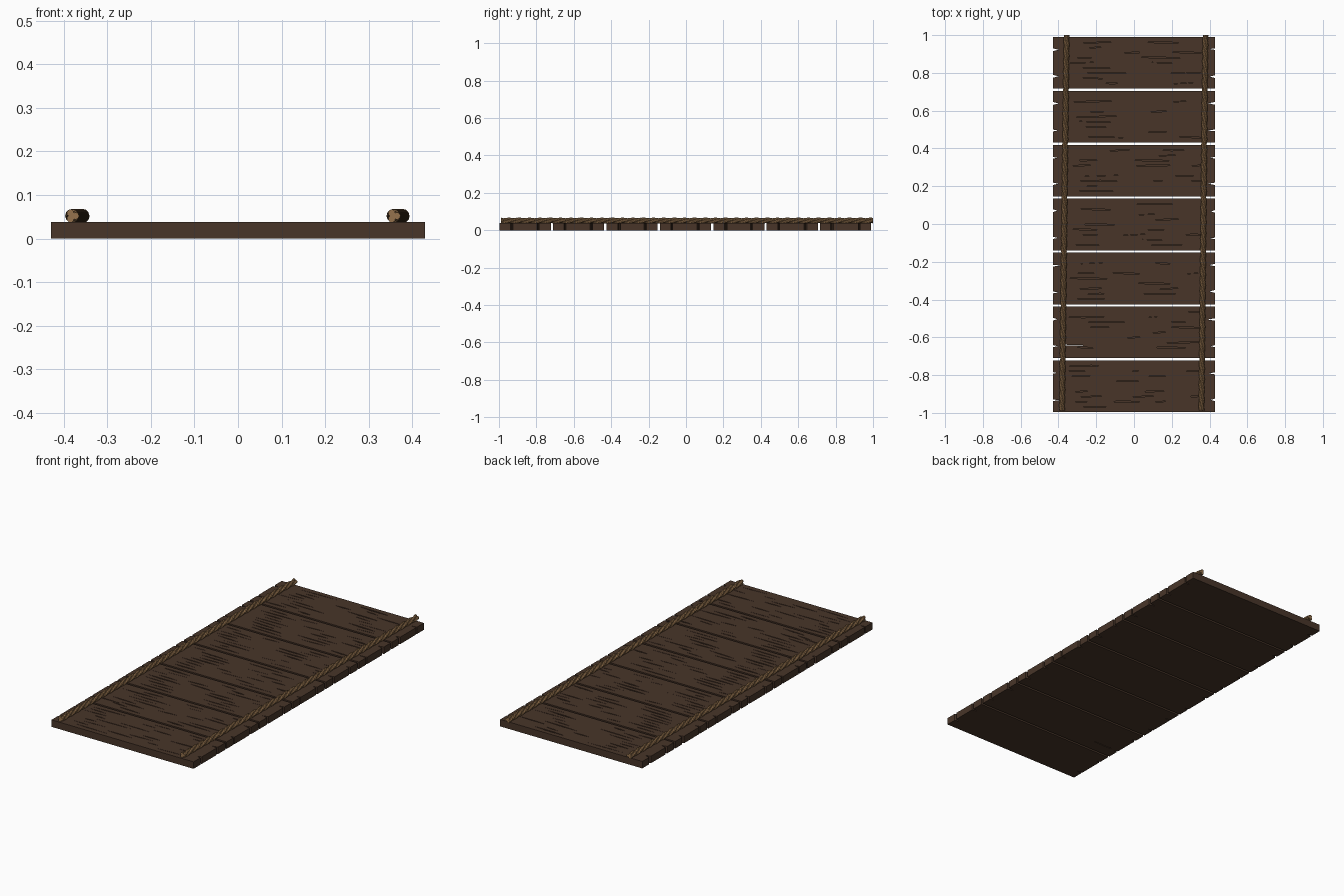
import bpy, bmesh, math, random
from mathutils import Vector

if "Cube" in bpy.data.objects:
    bpy.data.objects.remove(bpy.data.objects["Cube"])

random.seed(7)


def material(name, rgb):
    m = bpy.data.materials.new(name)
    m.diffuse_color = (*rgb, 1)
    m.use_nodes = True
    m.node_tree.nodes["Principled BSDF"].inputs["Base Color"].default_value = m.diffuse_color
    return m


WOOD = material("dark_wood", (0.065, 0.036, 0.022))
ROPE = material("hemp_rope", (0.30, 0.17, 0.075))


def make_object(name, bm, mat):
    bmesh.ops.recalc_face_normals(bm, faces=bm.faces)
    me = bpy.data.meshes.new(name)
    bm.to_mesh(me)
    bm.free()
    me.materials.append(mat)
    ob = bpy.data.objects.new(name, me)
    bpy.context.collection.objects.link(ob)
    return ob


def prism(bm, outline, z0, z1):
    face = bm.faces.new([bm.verts.new((x, y, z0)) for x, y in outline])
    out = bmesh.ops.extrude_face_region(bm, geom=[face])
    verts = [g for g in out["geom"] if isinstance(g, bmesh.types.BMVert)]
    bmesh.ops.translate(bm, verts=verts, vec=(0, 0, z1 - z0))


HALF_X, TOP, PITCH, COUNT = 0.429, 0.038, 0.2854, 7
HALF_Y = PITCH / 2 - 0.006


def end_points(sign, cy):
    # one plank end, going up in y, with two split notches
    pts = [(sign * HALF_X, cy - HALF_Y)]
    for off in (-0.071, 0.071):
        y = cy + off + random.uniform(-0.003, 0.003)
        d = random.uniform(0.02, 0.045)
        w = random.uniform(0.004, 0.008)
        pts += [(sign * HALF_X, y - w), (sign * (HALF_X - d), y), (sign * HALF_X, y + w)]
    return pts + [(sign * HALF_X, cy + HALF_Y)]


# planks with split ends and shallow carved grain
for i in range(COUNT):
    cy = -0.003 + (i - (COUNT - 1) / 2) * PITCH
    bm = bmesh.new()
    prism(bm, end_points(1, cy) + end_points(-1, cy)[::-1], 0, TOP)
    plank = make_object(f"plank_{i + 1}", bm, WOOD)

    bm = bmesh.new()
    rows = 9
    for r in range(rows):
        y = cy + (r - (rows - 1) / 2) * 0.027
        x = random.uniform(-0.37, -0.25)
        while x < 0.3:
            length = min(random.uniform(0.07, 0.24), 0.38 - x)
            w = random.uniform(0.0015, 0.004)
            k = random.uniform(-0.004, 0.004)
            prism(bm, [(x, y - k), (x + length * 0.4, y - w),
                       (x + length, y + k), (x + length * 0.6, y + w)],
                  TOP - random.uniform(0.006, 0.012), TOP + 0.02)
            x += length + random.uniform(0.06, 0.3)
    if i == 1:  # crack right through the second plank
        y = cy - 0.068
        prism(bm, [(-0.38, y - 0.003), (-0.27, y - 0.001), (-0.27, y + 0.001),
                   (-0.38, y + 0.003)], -0.02, TOP + 0.02)
    cutter = make_object("grain_cutter", bm, WOOD)
    cutter.hide_render = True
    mod = plank.modifiers.new("grain", 'BOOLEAN')
    mod.operation = 'DIFFERENCE'
    mod.solver = 'EXACT'
    mod.use_self = True
    mod.object = cutter
    bpy.context.view_layer.objects.active = plank
    bpy.ops.object.modifier_apply(modifier=mod.name)
    bpy.data.objects.remove(cutter, do_unlink=True)


def rope(name, start, end):
    # three twisted strands swept along a straight line
    start, end = Vector(start), Vector(end)
    bm = bmesh.new()
    turns, steps, sides = 12, 144, 8
    for s in range(3):
        prev = None
        for j in range(steps + 1):
            t = j / steps
            a = math.tau * (turns * t + s / 3)
            c = start.lerp(end, t) + Vector((math.cos(a), 0, math.sin(a))) * 0.0078
            ring = []
            for q in range(sides):
                b = a + math.tau * q / sides
                ring.append(bm.verts.new(c + Vector((math.cos(b), 0, math.sin(b))) * 0.0085))
            if prev:
                for q in range(sides):
                    n = (q + 1) % sides
                    bm.faces.new((prev[q], prev[n], ring[n], ring[q]))
            if j in (0, steps):
                bm.faces.new(ring)
            prev = ring
    make_object(name, bm, ROPE)


rope("left_rope", (-0.381, -0.988, 0.052), (-0.357, 1.0, 0.052))
rope("right_rope", (0.357, -0.988, 0.052), (0.378, 1.0, 0.052))
